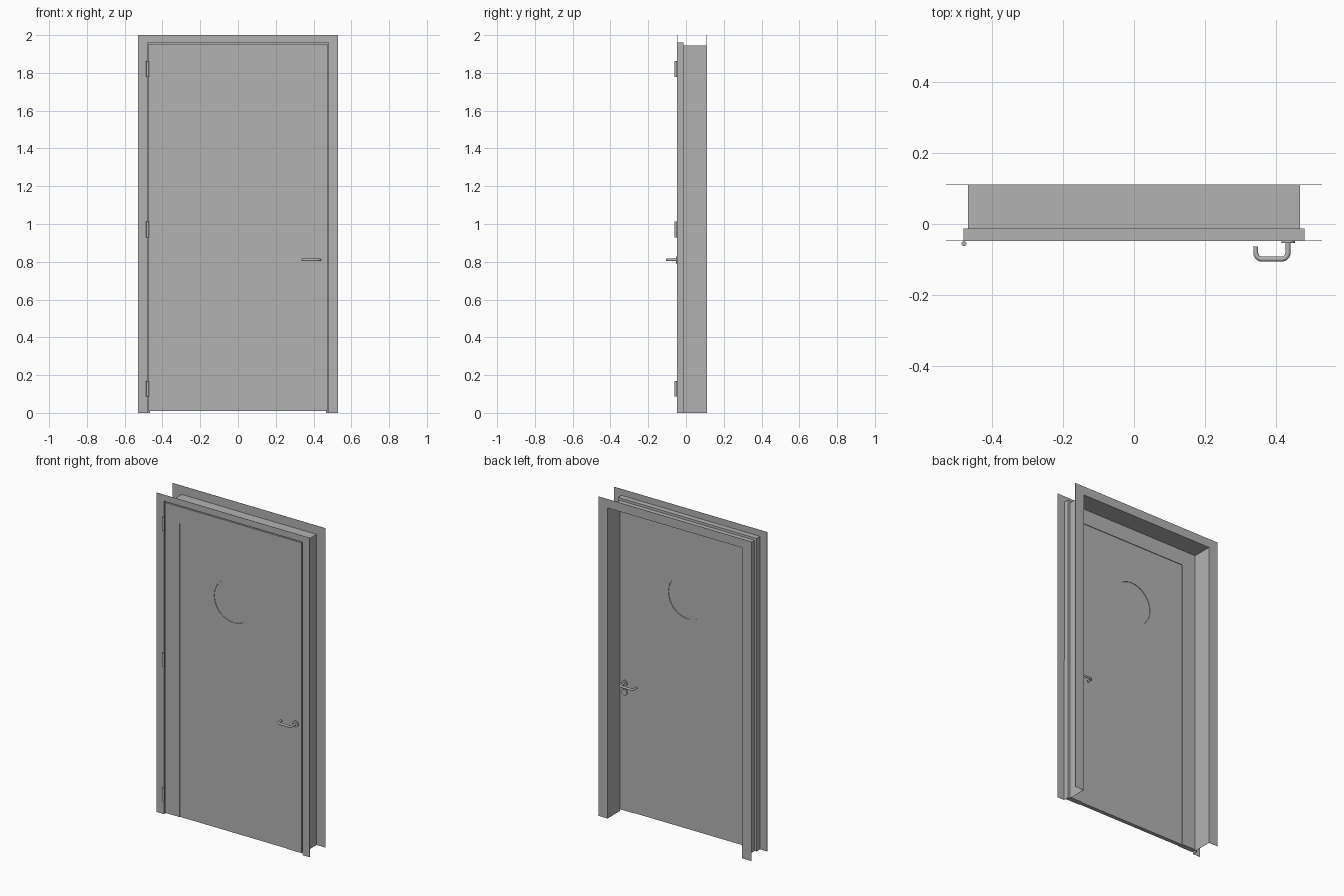
import bpy
import bmesh
from math import radians, cos, sin, pi
from mathutils import Matrix, Vector

if "Cube" in bpy.data.objects:
    bpy.data.objects.remove(bpy.data.objects["Cube"], do_unlink=True)

grey = bpy.data.materials.new("plain grey")
grey.use_nodes = True
GREY = (0.45, 0.45, 0.45, 1)
grey.diffuse_color = GREY
grey.node_tree.nodes["Principled BSDF"].inputs["Base Color"].default_value = GREY

FRONT, STEP, BACK = -0.047, -0.013, 0.11
LEAF_BACK = -0.0145
HANDLE_X, HANDLE_Z = 0.434, 0.81


def finish(name, bm, smooth=False):
    bmesh.ops.recalc_face_normals(bm, faces=bm.faces)
    mesh = bpy.data.meshes.new(name)
    bm.to_mesh(mesh)
    bm.free()
    obj = bpy.data.objects.new(name, mesh)
    bpy.context.collection.objects.link(obj)
    mesh.materials.append(grey)
    select(obj)
    if smooth:
        bpy.ops.object.shade_smooth_by_angle(angle=radians(35))
    return obj


def select(obj):
    bpy.ops.object.select_all(action="DESELECT")
    obj.select_set(True)
    bpy.context.view_layer.objects.active = obj


def box(name, x0, x1, y0, y1, z0, z1):
    bm = bmesh.new()
    bmesh.ops.create_cube(bm, size=1)
    for v in bm.verts:
        v.co = Vector((x1 if v.co.x > 0 else x0, y1 if v.co.y > 0 else y0,
                       z1 if v.co.z > 0 else z0))
    return finish(name, bm)


def cylinder(name, centre, radius, depth, axis="Z", sides=24):
    bm = bmesh.new()
    turn = Matrix.Rotation(pi / 2, 4, "X") if axis == "Y" else Matrix()
    bmesh.ops.create_cone(bm, cap_ends=True, segments=sides, radius1=radius,
                          radius2=radius, depth=depth,
                          matrix=Matrix.Translation(centre) @ turn)
    return finish(name, bm, smooth=True)


def cut(target, cutter):
    mod = target.modifiers.new("cut", "BOOLEAN")
    mod.operation, mod.solver, mod.object = "DIFFERENCE", "EXACT", cutter
    select(target)
    bpy.ops.object.modifier_apply(modifier=mod.name)
    bpy.data.objects.remove(cutter, do_unlink=True)


# Folded sheet frame: profile of (half width, depth, top) along an upside-down U
profile = [(0.53, FRONT, 2.0), (0.48, FRONT, 1.96), (0.48, STEP, 1.96),
           (0.467, STEP, 1.945), (0.467, BACK, 1.945), (0.53, BACK, 2.0)]
bm = bmesh.new()
rows = [[bm.verts.new(p) for p in ((-x, y, 0), (-x, y, z), (x, y, z), (x, y, 0))]
        for x, y, z in profile]
for a, b in zip(rows, rows[1:]):
    for i in range(3):
        bm.faces.new((a[i], a[i + 1], b[i + 1], b[i]))
frame = finish("door_frame", bm)
shell = frame.modifiers.new("sheet", "SOLIDIFY")
shell.thickness, shell.offset = 0.0015, 0

# Door leaf with a shallow panel and round field on both faces
leaf = box("door_leaf", -0.473, 0.473, FRONT, LEAF_BACK, 0.01, 1.953)
for face in (FRONT, LEAF_BACK):
    cut(leaf, box("panel_cutter", -0.372, 0.372, face - 0.004, face + 0.004, -0.1, 1.85))
    cut(leaf, cylinder("round_cutter", (0, face, 1.46), 0.135, 0.014, "Y", 48))
select(leaf)
bpy.ops.object.shade_smooth_by_angle(angle=radians(20))


# Lever handles: a round tube bent twice, with a rosette at the root
def lever_path(face, out):
    x0, x1, reach, r = HANDLE_X, 0.343, 0.052, 0.018
    pts = [(x0, 0)]
    for k in range(7):
        t = k / 6 * pi / 2
        pts.append((x0 - r + r * cos(t), reach - r + r * sin(t)))
    for k in range(7):
        t = k / 6 * pi / 2
        pts.append((x1 + r - r * sin(t), reach - r + r * cos(t)))
    pts.append((x1, 0.016))
    return [(x, face + out * d, HANDLE_Z) for x, d in pts]


for side, face, out in (("front", FRONT, -1), ("back", LEAF_BACK, 1)):
    curve = bpy.data.curves.new(side + "_lever", "CURVE")
    curve.dimensions = "3D"
    curve.bevel_depth, curve.bevel_resolution = 0.007, 3
    curve.use_fill_caps = True
    spline = curve.splines.new("POLY")
    path = lever_path(face, out)
    spline.points.add(len(path) - 1)
    for point, co in zip(spline.points, path):
        point.co = (*co, 1)
    lever = bpy.data.objects.new(side + "_lever", curve)
    bpy.context.collection.objects.link(lever)
    curve.materials.append(grey)
    select(lever)
    bpy.ops.object.convert(target="MESH")
    bpy.ops.object.shade_smooth_by_angle(angle=radians(40))
    cylinder(side + "_rosette", (HANDLE_X, face + out * 0.003, HANDLE_Z), 0.019, 0.008, "Y")

# Lock rosette under the back lever
cylinder("lock_rosette", (HANDLE_X, LEAF_BACK + 0.003, 0.753), 0.019, 0.008, "Y")

# Hinge knuckles
for name, z in (("lower", 0.128), ("middle", 0.97), ("upper", 1.82)):
    cylinder(name + "_hinge", (-0.479, -0.055, z), 0.007, 0.084, "Z", 16)
